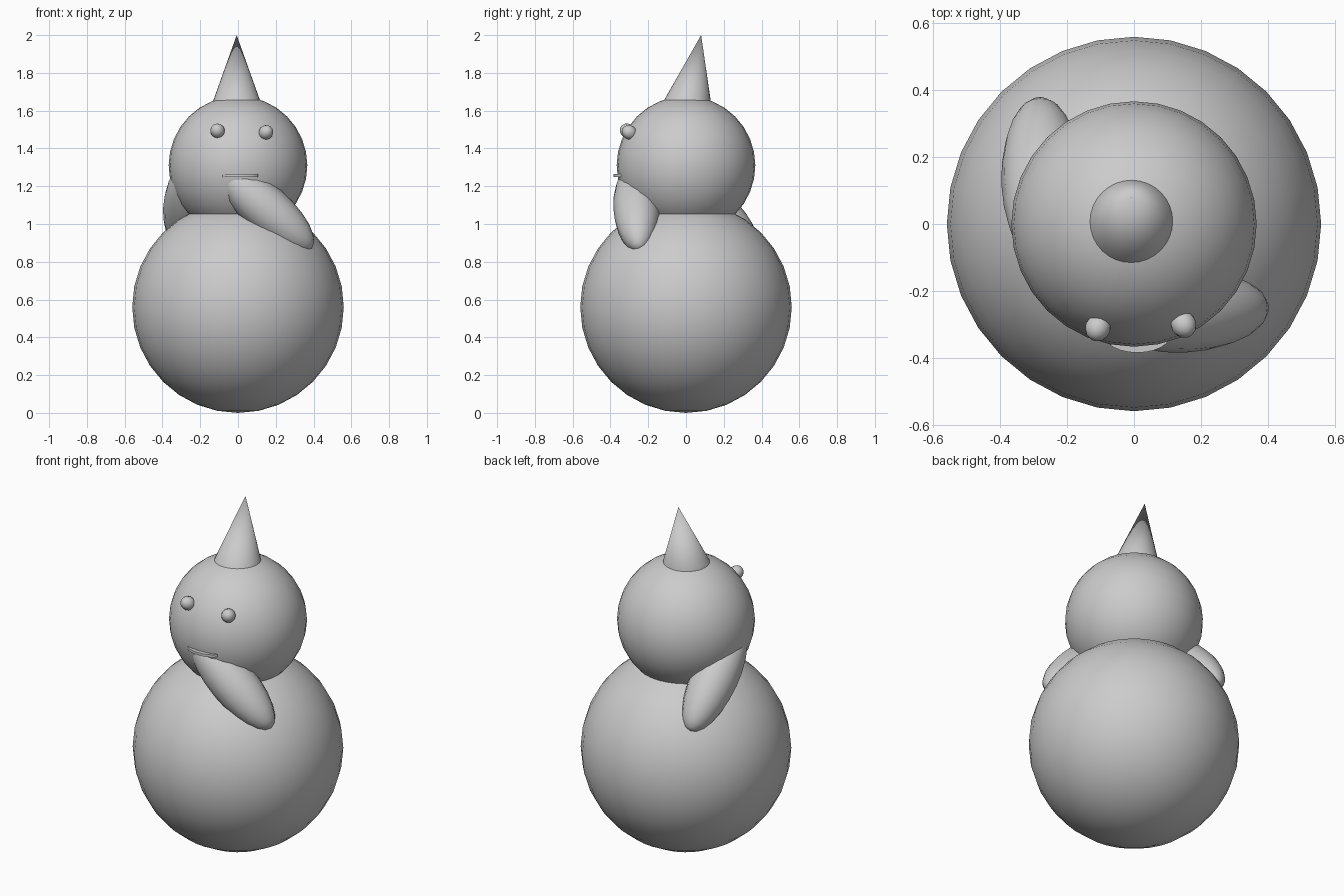
import bpy
from math import radians, sin, cos, atan2, hypot
from mathutils import Vector

cube = bpy.data.objects.get("Cube")
if cube:
    bpy.data.objects.remove(cube, do_unlink=True)

grey = bpy.data.materials.new("plain grey")
grey.use_nodes = True
GREY = (0.6, 0.6, 0.6, 1)
grey.diffuse_color = GREY
grey.node_tree.nodes["Principled BSDF"].inputs["Base Color"].default_value = GREY


def finish(name):
    """Name, colour and smooth the active object."""
    ob = bpy.context.object
    ob.name = name
    ob.data.materials.append(grey)
    bpy.ops.object.shade_smooth_by_angle(angle=radians(40))
    return ob


def ball(name, centre, scale, axis=None, segments=32, rings=16):
    """Ellipsoid whose local z points along axis."""
    bpy.ops.mesh.primitive_uv_sphere_add(segments=segments, ring_count=rings, radius=1, location=centre)
    ob = finish(name)
    ob.scale = scale
    if axis is not None:
        ob.rotation_euler = Vector(axis).to_track_quat('Z', 'Y').to_euler()
    return ob


def swap_side(v, total=radians(95)):
    """Reflect a point across a slanted upright plane, for the other arm."""
    r, a = hypot(v.x, v.y), total - atan2(v.y, v.x)
    return Vector((r * cos(a), r * sin(a), v.z))


# Body and head
ball("body", (0, 0, 0.56), (0.56,) * 3)
ball("head", (0, 0, 1.31), (0.367,) * 3)

# Arms hugging the neck, one across the front and one round the side
upper, lower = Vector((-0.10, -0.27, 1.30)), Vector((0.39, -0.25, 0.87))
for name, place in (("left_arm", lambda v: v), ("right_arm", swap_side)):
    a, b = place(upper), place(lower)
    ball(name, (a + b) / 2, (0.125, 0.125, (b - a).length / 2), b - a, 16, 12)

# Eyes
for name, centre in (("left_eye", (0.148, -0.300, 1.485)), ("right_eye", (-0.108, -0.310, 1.493))):
    ball(name, centre, (0.038, 0.038, 0.042), Vector(centre) - Vector((0, 0, 1.31)), 16, 8)

# Mouth: thin lip standing out of the face
bpy.ops.mesh.primitive_cylinder_add(vertices=24, radius=1, depth=0.015, location=(0.01, -0.33, 1.256))
finish("mouth").scale = (0.1, 0.055, 1)

# Pointed hat with its tip leaning back
bpy.ops.mesh.primitive_cone_add(vertices=32, radius1=0.127, radius2=0, depth=0.355, location=(-0.007, 0.005, 1.8225))
hat = finish("hat")
for v in hat.data.vertices:
    if v.co.z > 0:
        v.co.y += 0.075
